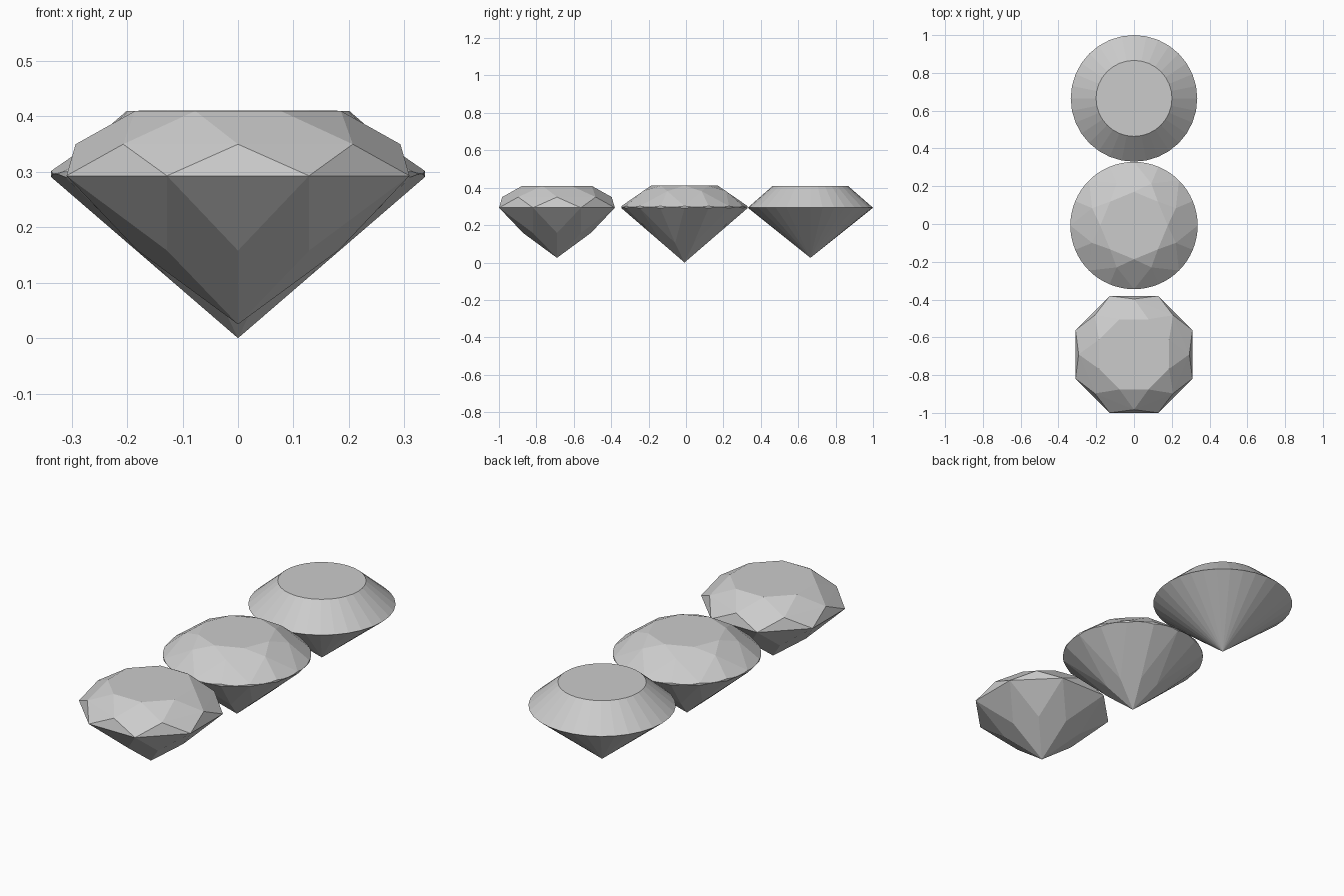
import bpy, bmesh
from math import sin, cos, radians
from mathutils import Vector
from mathutils.geometry import normal

if "Cube" in bpy.data.objects:
    bpy.data.objects.remove(bpy.data.objects["Cube"])


def polar(r, deg, z):
    return Vector((r * cos(radians(deg)), r * sin(radians(deg)), z))


def ring(r, z, n, start=0.0):
    return [polar(r, start + 360 * i / n, z) for i in range(n)]


def stone(name, points, y):
    """Every cut stone is convex, so its facets are the hull of its corners."""
    bm = bmesh.new()
    for p in points:
        bm.verts.new(p)
    res = bmesh.ops.convex_hull(bm, input=bm.verts[:])
    junk = [v for v in bm.verts if not v.link_faces]
    bmesh.ops.delete(bm, geom=junk, context='VERTS')
    # merge triangles lying in the same facet
    bmesh.ops.dissolve_limit(bm, angle_limit=radians(0.5),
                             verts=bm.verts[:], edges=bm.edges[:])
    bmesh.ops.recalc_face_normals(bm, faces=bm.faces[:])
    mesh = bpy.data.meshes.new(name)
    bm.to_mesh(mesh)
    bm.free()
    ob = bpy.data.objects.new(name, mesh)
    ob.location.y = y
    bpy.context.collection.objects.link(ob)


# Octagonal stone: table, crown corners, girdle, pavilion corners, point
stone("octagon_gem",
      ring(0.201, 0.41, 8, 22.5) + ring(0.293, 0.35, 8)
      + ring(0.335, 0.293, 8, 22.5) + ring(0.181, 0.158, 8)
      + [Vector((0, 0, 0.025))], -0.69)

# Plain round stone: table, girdle, point
stone("round_gem",
      ring(0.201, 0.41, 32) + ring(0.335, 0.293, 32)
      + [Vector((0, 0, 0.025))], 0.665)

# Brilliant stone with a thin scalloped girdle
R, TABLE_R, TABLE_Z, TOP, LOW = 0.337, 0.1786, 0.411, 0.302, 0.2905
STAR_R, PAV_R = 0.24, 0.13
c = cos(radians(22.5))
star_z = TABLE_Z - (TABLE_Z - TOP) * (STAR_R * c - TABLE_R) / (R - TABLE_R)
pav_z = LOW * PAV_R * c / R


def girdle(corner_r, corner_z, edge_z):
    """Circle points dropped onto the sixteen half facets."""
    tip = polar(corner_r, 22.5, corner_z)
    n = normal(tip, polar(R, 0, edge_z), polar(R, 22.5, edge_z))
    out = []
    for i in range(64):
        a = 360 * i / 64
        m = a % 45
        q = polar(R, min(m, 45 - m), 0)
        z = tip.z - (n.x * (q.x - tip.x) + n.y * (q.y - tip.y)) / n.z
        out.append(polar(R, a, z))
    return out


stone("brilliant_gem",
      ring(TABLE_R, TABLE_Z, 8) + ring(STAR_R, star_z, 8, 22.5)
      + girdle(STAR_R, star_z, TOP) + girdle(PAV_R, pav_z, LOW)
      + ring(PAV_R, pav_z, 8, 22.5) + [Vector((0, 0, 0))], -0.008)
